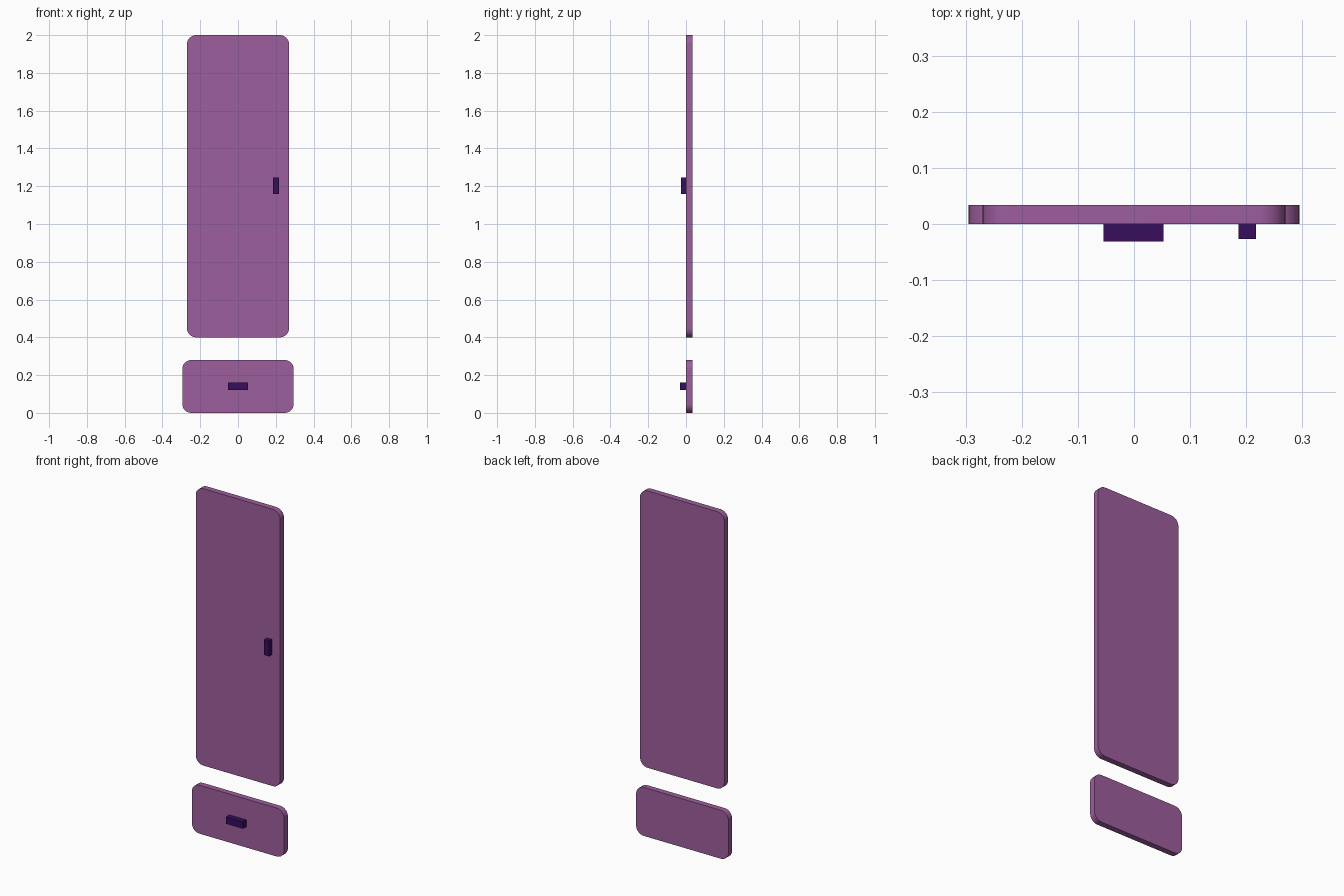
import bpy
import bmesh
from math import pi, sin, cos
from mathutils import Vector

cube = bpy.data.objects.get("Cube")
if cube:
    bpy.data.objects.remove(cube, do_unlink=True)


def make_material(name, rgb):
    mat = bpy.data.materials.new(name)
    mat.use_nodes = True
    color = (*rgb, 1)
    mat.diffuse_color = color
    mat.node_tree.nodes["Principled BSDF"].inputs["Base Color"].default_value = color
    return mat


def finish(name, bm, mat):
    bmesh.ops.recalc_face_normals(bm, faces=bm.faces)
    mesh = bpy.data.meshes.new(name)
    bm.to_mesh(mesh)
    bm.free()
    mesh.materials.append(mat)
    obj = bpy.data.objects.new(name, mesh)
    bpy.context.collection.objects.link(obj)
    return obj


def rounded_panel(name, half_width, bottom, top, mat, radius=0.048, thick=0.034, steps=8):
    """Upright slab with rounded corners, extruded from y = 0 towards the back."""
    bm = bmesh.new()
    mid, half_height = (bottom + top) / 2, (top - bottom) / 2
    outline = []
    for corner, (sx, sz) in enumerate([(1, 1), (-1, 1), (-1, -1), (1, -1)]):
        for i in range(steps + 1):
            a = (corner + i / steps) * pi / 2
            x = sx * (half_width - radius) + radius * cos(a)
            z = mid + sz * (half_height - radius) + radius * sin(a)
            outline.append(bm.verts.new((x, 0, z)))
    front = bm.faces.new(outline)
    back = bmesh.ops.extrude_face_region(bm, geom=[front], use_keep_orig=True)
    moved = [g for g in back["geom"] if isinstance(g, bmesh.types.BMVert)]
    bmesh.ops.translate(bm, vec=(0, thick, 0), verts=moved)
    obj = finish(name, bm, mat)
    bpy.ops.object.select_all(action="DESELECT")
    obj.select_set(True)
    bpy.context.view_layer.objects.active = obj
    bpy.ops.object.shade_smooth_by_angle()
    return obj


def block(name, low, high, mat):
    low, high = Vector(low), Vector(high)
    bm = bmesh.new()
    bmesh.ops.create_cube(bm, size=1)
    bmesh.ops.scale(bm, vec=high - low, verts=bm.verts)
    bmesh.ops.translate(bm, vec=(low + high) / 2, verts=bm.verts)
    return finish(name, bm, mat)


mauve = make_material("mauve", (0.34, 0.112, 0.34))
dark_violet = make_material("dark violet", (0.04, 0.004, 0.108))

# Door and drawer fronts
rounded_panel("door_panel", 0.27, 0.40, 2.0, mauve)
rounded_panel("drawer_front", 0.295, 0.0, 0.28, mauve)

# Handles, standing out at the front
block("door_handle", (0.186, -0.027, 1.158), (0.217, 0, 1.247), dark_violet)
block("drawer_handle", (-0.054, -0.031, 0.12), (0.053, 0, 0.16), dark_violet)
